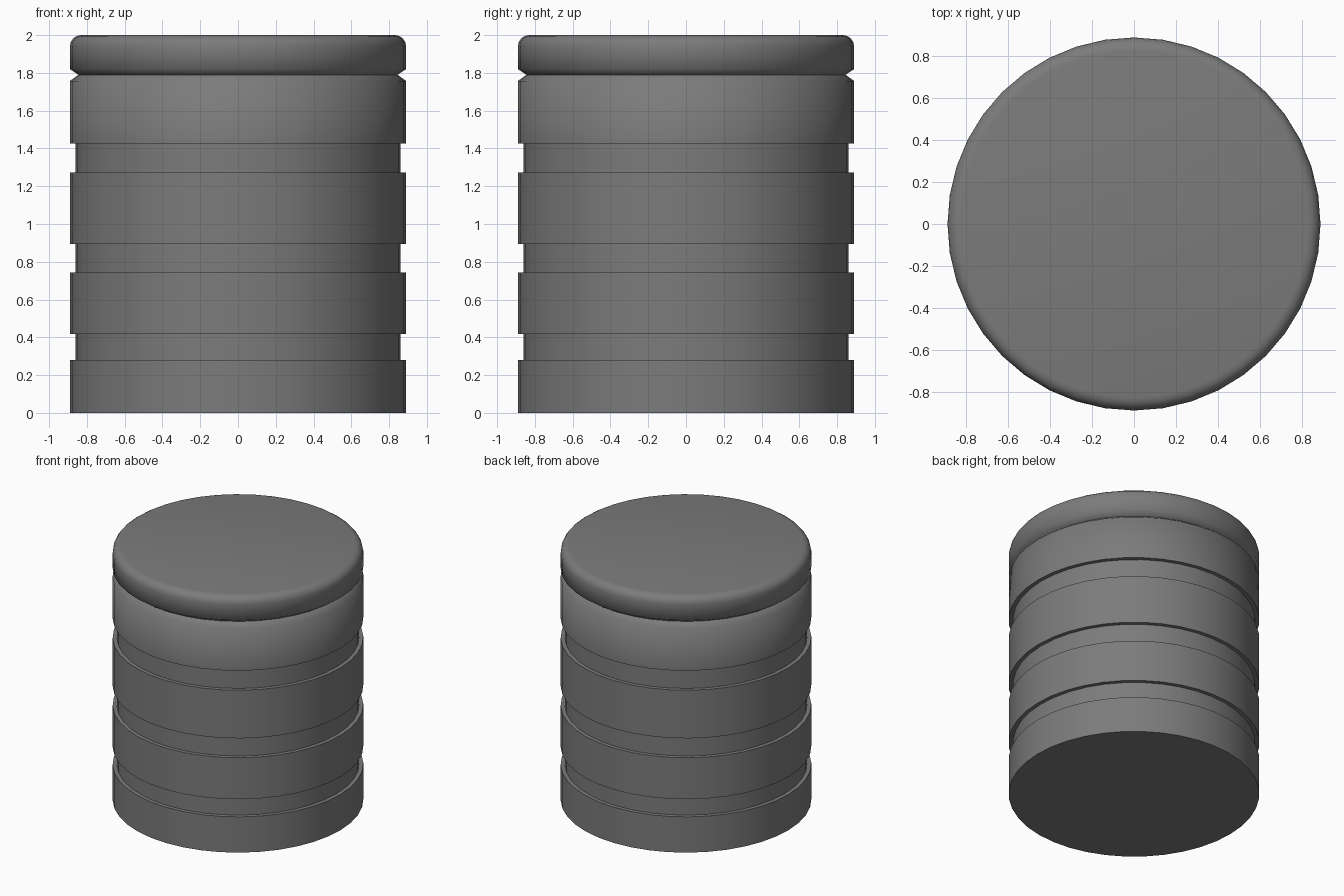
import bpy
import bmesh
import math

SIDES = 40
R = 0.89        # outer radius
BAND = 0.86     # radius of the recessed bands

cube = bpy.data.objects.get("Cube")
if cube:
    bpy.data.objects.remove(cube, do_unlink=True)

grey = bpy.data.materials.new("dark grey")
grey.use_nodes = True
colour = (0.2, 0.2, 0.2, 1)
grey.diffuse_color = colour
grey.node_tree.nodes["Principled BSDF"].inputs["Base Color"].default_value = colour


def lathe(name, profile):
    """Turn a (radius, height) profile, listed bottom to top, into a capped solid."""
    bm = bmesh.new()
    rings = []
    for r, z in profile:
        angles = [2 * math.pi * i / SIDES for i in range(SIDES)]
        rings.append([bm.verts.new((r * math.cos(a), r * math.sin(a), z)) for a in angles])
    for low, high in zip(rings, rings[1:]):
        for i in range(SIDES):
            j = (i + 1) % SIDES
            bm.faces.new((low[i], low[j], high[j], high[i]))
    bm.faces.new(rings[0][::-1])
    bm.faces.new(rings[-1])
    mesh = bpy.data.meshes.new(name)
    bm.to_mesh(mesh)
    bm.free()
    mesh.materials.append(grey)
    obj = bpy.data.objects.new(name, mesh)
    bpy.context.collection.objects.link(obj)
    bpy.ops.object.select_all(action="DESELECT")
    obj.select_set(True)
    bpy.context.view_layer.objects.active = obj
    bpy.ops.object.shade_smooth_by_angle(angle=math.radians(60))


# Body with three recessed bands, then the V groove under the lid
profile = [(R, 0)]
for bottom, top in ((0.28, 0.418), (0.743, 0.895), (1.272, 1.425)):
    profile += [(R, bottom), (BAND, bottom), (BAND, top), (R, top)]
profile += [(R, 1.757), (0.845, 1.79), (R, 1.82)]

# Lid with a rounded rim
ROUND = 0.06
for k in range(5):
    a = math.pi / 2 * k / 4
    profile.append((R - ROUND + ROUND * math.cos(a), 2 - ROUND + ROUND * math.sin(a)))

lathe("barrel", profile)
